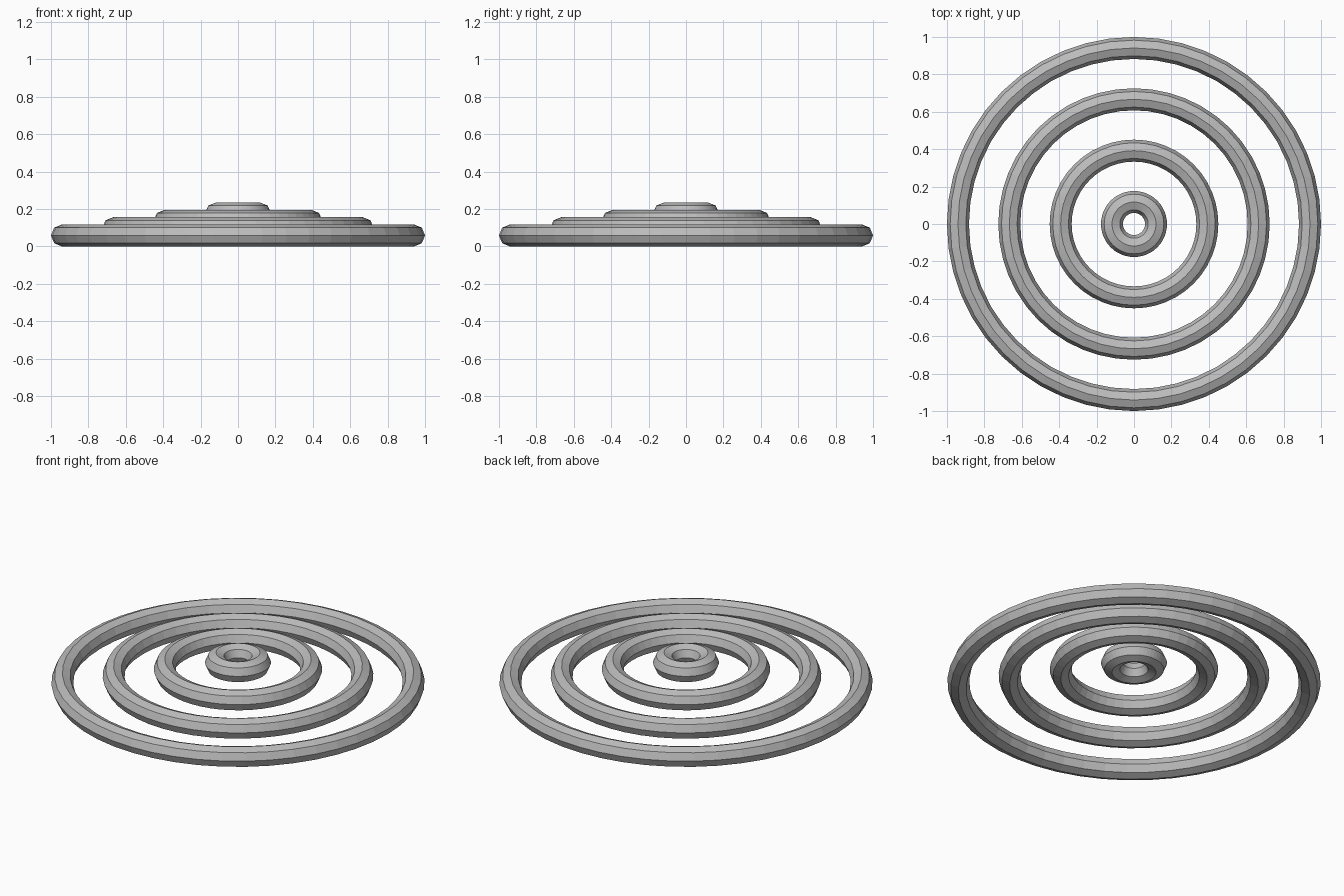
import bpy

# Remove the default cube
cube = bpy.data.objects.get("Cube")
if cube:
    bpy.data.objects.remove(cube, do_unlink=True)

# Single grey material
grey = bpy.data.materials.new("plain grey")
grey.use_nodes = True
colour = (0.5, 0.5, 0.5, 1.0)
grey.diffuse_color = colour
grey.node_tree.nodes["Principled BSDF"].inputs["Base Color"].default_value = colour

TUBE = 1 / 17      # tube radius, octagonal section
STEP = 0.0392      # rise from each ring to the next
NAMES = ["outer_ring", "large_middle_ring", "small_middle_ring", "inner_ring"]

# Concentric rings, climbing towards the centre
for i, name in enumerate(NAMES):
    bpy.ops.mesh.primitive_torus_add(
        major_segments=48, minor_segments=8,
        major_radius=1 - TUBE - i * 0.2745, minor_radius=TUBE,
        location=(0, 0, TUBE + i * STEP))
    ring = bpy.context.object
    ring.name = ring.data.name = name
    ring.data.materials.append(grey)
    bpy.ops.object.shade_flat()
